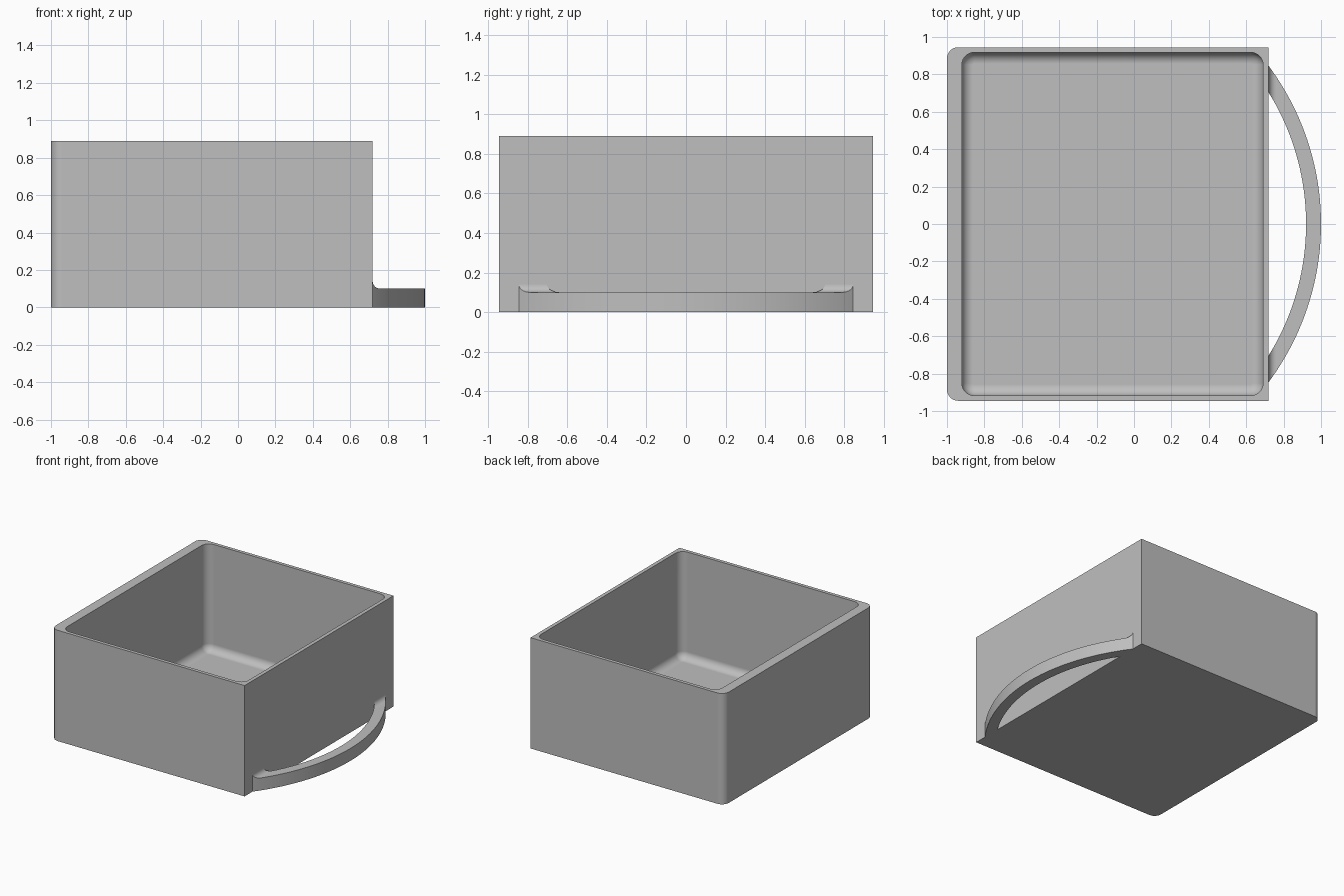
import bpy
import bmesh
from math import acos, asin, cos, sin, pi, radians, sqrt

cube = bpy.data.objects.get("Cube")
if cube:
    bpy.data.objects.remove(cube, do_unlink=True)

WALL_X = 0.72      # flat side carrying the handle
STEPS = 8          # segments per quarter round

grey = bpy.data.materials.new("plain grey")
grey.use_nodes = True
colour = (0.52, 0.52, 0.52, 1)
grey.diffuse_color = colour
grey.node_tree.nodes["Principled BSDF"].inputs["Base Color"].default_value = colour


def rounded_ring(x0, x1, y, z, r_left, r_right):
    """Rounded rectangle, counter-clockwise, always the same point count."""
    points = []
    corners = [(x1, y, r_right, 0), (x0, y, r_left, 1),
               (x0, -y, r_left, 2), (x1, -y, r_right, 3)]
    for cx, cy, r, quarter in corners:
        mx = cx - r if cx == x1 else cx + r
        my = cy - r if cy > 0 else cy + r
        for i in range(STEPS + 1):
            a = (quarter + i / STEPS) * pi / 2
            points.append((mx + r * cos(a), my + r * sin(a), z))
    return points


def loft(name, rings):
    """Skin a list of closed rings, cap both ends and shade smoothly."""
    bm = bmesh.new()
    loops = [[bm.verts.new(p) for p in ring] for ring in rings]
    for a, b in zip(loops, loops[1:]):
        for i in range(len(a)):
            j = (i + 1) % len(a)
            bm.faces.new((a[i], a[j], b[j], b[i]))
    bm.faces.new(loops[0][::-1])
    bm.faces.new(loops[-1])
    bmesh.ops.remove_doubles(bm, verts=bm.verts, dist=0.0001)
    bmesh.ops.recalc_face_normals(bm, faces=bm.faces)
    mesh = bpy.data.meshes.new(name)
    bm.to_mesh(mesh)
    bm.free()
    mesh.materials.append(grey)
    obj = bpy.data.objects.new(name, mesh)
    bpy.context.collection.objects.link(obj)
    bpy.ops.object.select_all(action='DESELECT')
    obj.select_set(True)
    bpy.context.view_layer.objects.active = obj
    bpy.ops.object.shade_smooth_by_angle(angle=radians(35))
    normals = obj.modifiers.new("flat walls", 'WEIGHTED_NORMAL')
    normals.keep_sharp = True
    return obj


# Open box: outer wall, rim, inner wall, then a filleted floor
TOP, FLOOR, FILLET = 0.89, 0.03, 0.06
rings = [rounded_ring(-1, WALL_X, 0.945, z, 0.06, 0) for z in (0, TOP)]
rings.append(rounded_ring(-0.92, 0.69, 0.917, TOP, 0.065, 0.065))
for i in range(STEPS + 1):
    a = i / STEPS * pi / 2
    inset = FILLET * (1 - cos(a))
    z = FLOOR + FILLET * (1 - sin(a))
    r = 0.065 - inset
    rings.append(rounded_ring(-0.92 + inset, 0.69 - inset, 0.917 - inset, z, r, r))
loft("box", rings)

# Bowed handle: rectangular bar along an arc, flaring up where it meets the wall
CENTRE, OUTER, INNER = -0.415, 1.415, 1.335
HEIGHT, FLARE = 0.10, 0.04


def arc_points(radius):
    """Points on one edge of the bar, from the front wall joint to the back one."""
    end = [acos((WALL_X + FLARE * (1 - cos(i / STEPS * pi / 2)) - CENTRE) / radius)
           for i in range(STEPS + 1)]
    middle = [end[-1] * (1 - 2 * i / 40) for i in range(1, 40)]
    angles = end + middle + [-a for a in reversed(end)]
    return [(CENTRE + radius * cos(a), -radius * sin(a)) for a in angles]


def bar_top(x):
    d = max(0.0, WALL_X + FLARE - x)
    return HEIGHT + FLARE - sqrt(max(0.0, FLARE ** 2 - d ** 2))


sections = []
for (ox, oy), (ix, iy) in zip(arc_points(OUTER), arc_points(INNER)):
    sections.append([(ox, oy, 0), (ox, oy, bar_top(ox)),
                     (ix, iy, bar_top(ix)), (ix, iy, 0)])
loft("handle", sections)
